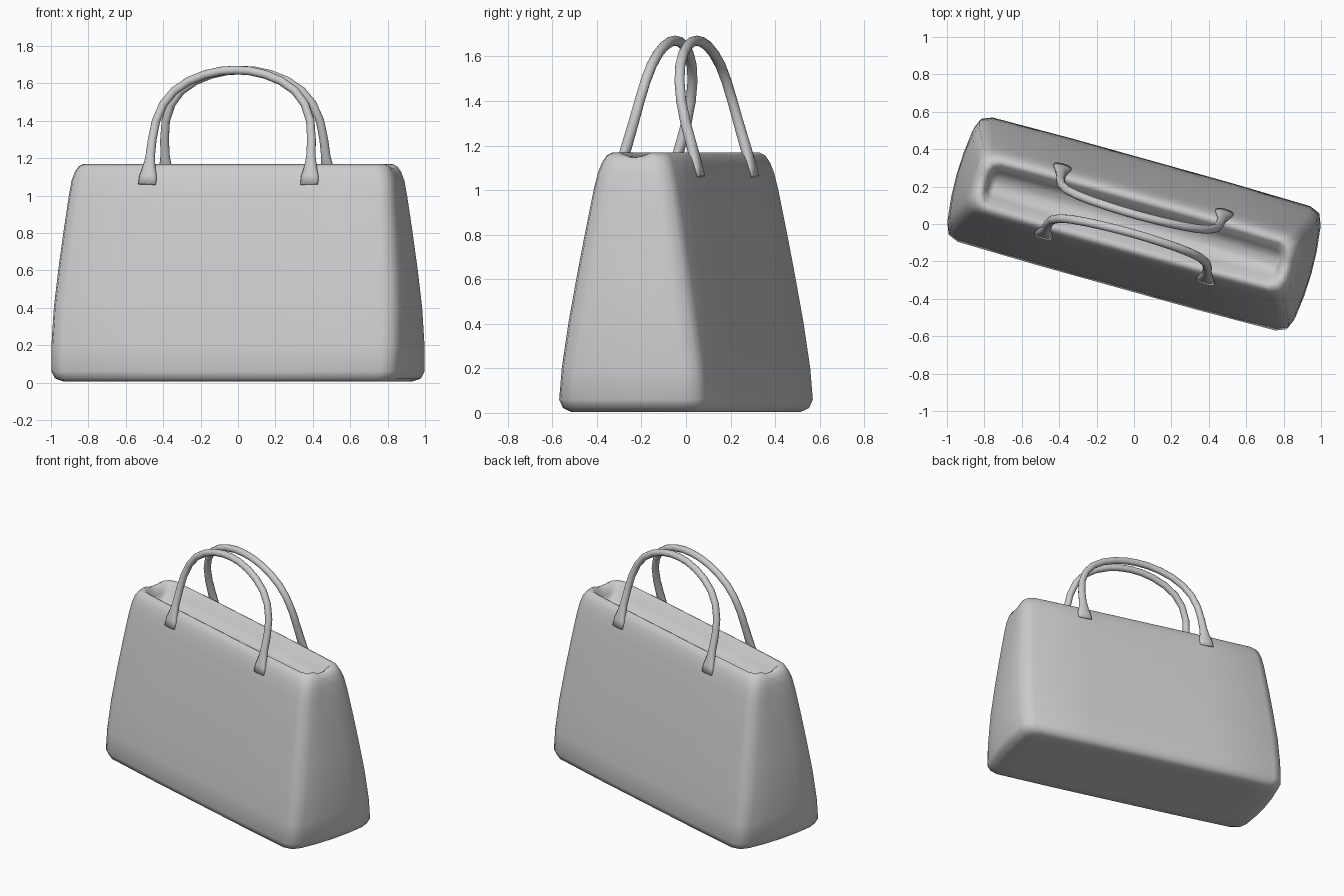
import bpy, bmesh, math
from mathutils import Vector

if "Cube" in bpy.data.objects:
    bpy.data.objects.remove(bpy.data.objects["Cube"])

TURN = math.radians(-15.6)   # the whole bag is turned about z


def finish(name, bm, turn):
    bmesh.ops.recalc_face_normals(bm, faces=bm.faces)
    mesh = bpy.data.meshes.new(name)
    bm.to_mesh(mesh)
    bm.free()
    mesh.shade_smooth()
    ob = bpy.data.objects.new(name, mesh)
    ob.rotation_euler.z = turn
    bpy.context.collection.objects.link(ob)
    return ob


def loft(name, rings, turn):
    """Skin a list of equal-length point rings and cap both ends."""
    bm = bmesh.new()
    loops = [[bm.verts.new(p) for p in r] for r in rings]
    n = len(loops[0])
    for lo, hi in zip(loops, loops[1:]):
        for i in range(n):
            j = (i + 1) % n
            bm.faces.new((lo[i], lo[j], hi[j], hi[i]))
    bm.faces.new(loops[0][::-1])
    bm.faces.new(loops[-1])
    return finish(name, bm, turn)


def rounded_ring(a, b, c, z, bulge, dip):
    """Rounded rectangle with bulging ends; dip lowers the middle of the ends."""
    pts = []
    for k, (sx, sy) in enumerate(((1, 1), (-1, 1), (-1, -1), (1, -1))):
        for s in range(3):
            t = math.radians(90 * k + 45 * s)
            pts.append(Vector((sx * (a - c) + c * math.cos(t),
                               sy * (b - c) + c * math.sin(t), z)))
        if k % 2 == 0:       # long side
            for f in (0.5, 0, -0.5):
                pts.append(Vector((sx * f * (a - c), sy * (b + 0.006), z)))
        else:                # short end
            for f in (0.5, 0, -0.5):
                out = bulge * (1 - f * f)
                pts.append(Vector((sx * (a + out), sy * f * (b - c), z - dip * (1 - f * f))))
    return pts


# Bag body: half length, half width, corner radius, height, end bulge, end dip
body = [
    (0.80, 0.24, 0.07, 0.005, 0.00, 0),
    (0.90, 0.305, 0.07, 0.005, 0.01, 0),
    (0.945, 0.332, 0.08, 0.022, 0.02, 0),
    (0.962, 0.345, 0.08, 0.06, 0.02, 0),
    (0.965, 0.332, 0.08, 0.20, 0.02, 0),
    (0.960, 0.303, 0.08, 0.40, 0.02, 0),
    (0.945, 0.270, 0.08, 0.60, 0.015, 0),
    (0.925, 0.235, 0.075, 0.80, 0.01, 0),
    (0.903, 0.198, 0.07, 1.00, 0.005, 0),
    (0.893, 0.180, 0.07, 1.08, 0.00, 0),
    (0.880, 0.165, 0.07, 1.125, 0.00, 0.003),
    (0.862, 0.148, 0.065, 1.155, 0.00, 0.01),
    (0.840, 0.128, 0.06, 1.168, 0.00, 0.02),
    (0.820, 0.108, 0.05, 1.155, 0.00, 0.02),
    (0.805, 0.070, 0.035, 1.10, 0.00, 0.0),
    (0.790, 0.035, 0.020, 1.06, 0.00, 0.0),
]
loft("bag_body", [rounded_ring(*r) for r in body], TURN)

# Handle half path: x, y, z, half width, half thickness (flat tab to round strap)
half = [
    (0.450, 0.196, 1.060, 0.050, 0.014),
    (0.449, 0.182, 1.105, 0.048, 0.018),
    (0.448, 0.166, 1.150, 0.036, 0.024),
    (0.446, 0.148, 1.210, 0.026, 0.025),
    (0.442, 0.122, 1.300, 0.024, 0.024),
    (0.428, 0.097, 1.400, 0.023, 0.023),
    (0.392, 0.079, 1.490, 0.023, 0.023),
    (0.335, 0.067, 1.560, 0.023, 0.023),
    (0.255, 0.059, 1.613, 0.023, 0.023),
    (0.165, 0.054, 1.648, 0.023, 0.023),
    (0.080, 0.051, 1.666, 0.023, 0.023),
]
path = half + [(0, 0.05, 1.671, 0.023, 0.023)] + [(-h[0],) + h[1:] for h in half[::-1]]


def handle_rings(sides=12):
    pts = [Vector(p[:3]) for p in path]
    rings = []
    for i, p in enumerate(pts):
        t = (pts[min(i + 1, len(pts) - 1)] - pts[max(i - 1, 0)]).normalized()
        n = t.cross(Vector((0, 1, 0))).normalized()
        b = n.cross(t)
        w, h = path[i][3:]
        rings.append([p + n * w * math.cos(a) + b * h * math.sin(a)
                      for a in (2 * math.pi * k / sides for k in range(sides))])
    return rings


# Two matching handles, one on each long side
for name, turn in (("back_handle", TURN), ("front_handle", TURN + math.pi)):
    loft(name, handle_rings(), turn)
